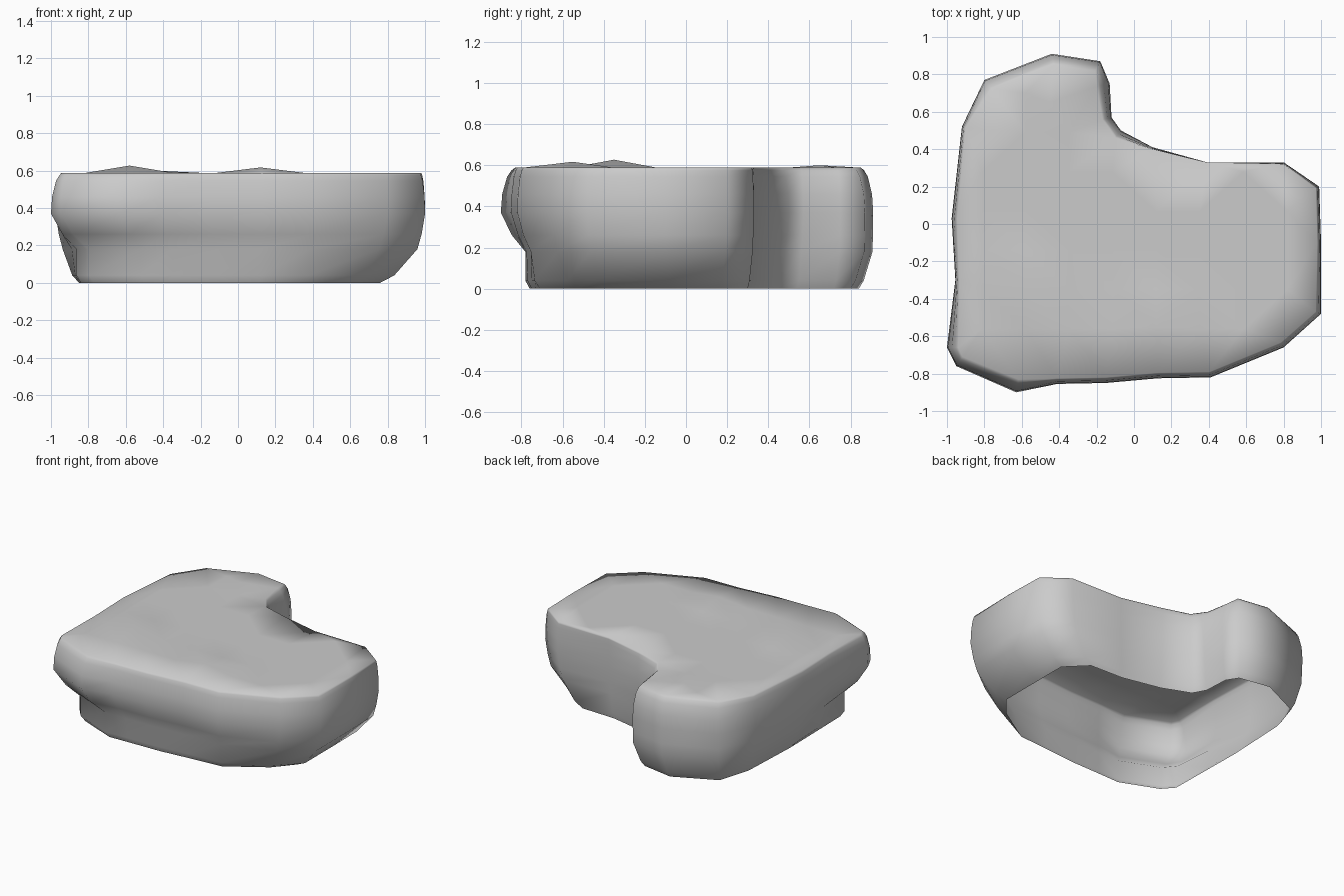
import bpy, math
from mathutils import Vector
from mathutils.geometry import delaunay_2d_cdt

if "Cube" in bpy.data.objects:
    bpy.data.objects.remove(bpy.data.objects["Cube"])

# Wall columns: widest x, y | foot x, y | undercut (0 deep, 1 none) | rim inset
columns = [
    (-1.00, -.66, -.84, -.57, .15, .06), (-.95, -.76, -.77, -.65, .15, .06),
    (-.63, -.90, -.50, -.76, .15, .07), (-.41, -.855, -.33, -.755, .25, .03),
    (-.15, -.85, -.10, -.75, .25, .03), (.13, -.825, .12, -.73, .3, .03),
    (.41, -.82, .37, -.71, .4, .03), (.80, -.66, .64, -.54, .7, .03),
    (1.00, -.48, .76, -.40, .83, .03), (1.00, -.10, .76, -.08, .83, .02),
    (.99, .20, .76, .16, .83, .02), (.80, .33, .62, .30, .8, .01),
    (.39, .33, .36, .31, .6, .0), (.10, .41, .08, .37, .6, .01),
    (-.07, .50, -.12, .45, .6, .05), (-.12, .57, -.17, .54, .7, .05),
    (-.13, .75, -.18, .72, .9, .07), (-.18, .87, -.23, .80, .95, .06),
    (-.44, .91, -.46, .84, .95, .06), (-.80, .77, -.76, .70, .9, .06),
    (-.92, .52, -.83, .47, .8, .02), (-.975, .03, -.85, .02, .7, .03),
    (-.955, -.30, -.845, -.28, .4, .02),
]
n = len(columns)


def outward(i):
    """Horizontal direction pointing out of the outline at column i."""
    a, b = Vector(columns[i - 1][:2]), Vector(columns[(i + 1) % n][:2])
    t = (b - a).normalized()
    return Vector((t.y, -t.x))


# Wall rings from foot to rim: height, blend foot->widest, inset share
verts, faces = [], []
heights = [0, .04, .18, .26, .37, .46, .545, .575, .588]
for z in heights:
    for i, (x, y, fx, fy, w, inset) in enumerate(columns):
        wide, foot = Vector((x, y)), Vector((fx, fy))
        blend = {0: 0, .04: min(.15 + .2 * w, w), .18: w, .26: w + (1 - w) * .55}.get(z, 1)
        share = {.46: .1, .545: .45, .575: .75, .588: 1}.get(z, 0)
        p = foot.lerp(wide, blend) - outward(i) * inset * share
        verts.append((p.x, p.y, z))
for r in range(len(heights) - 1):
    for i in range(n):
        j = (i + 1) % n
        faces.append((r * n + i, r * n + j, (r + 1) * n + j, (r + 1) * n + i))

# Top surface: rim outline plus inner points, with low mounds
base = (len(heights) - 1) * n
rim = [Vector(v[:2]) for v in verts[base:]]


def inside(p):
    hit = False
    for a, b in zip(rim, rim[1:] + rim[:1]):
        if (a.y > p.y) != (b.y > p.y) and p.x < a.x + (p.y - a.y) / (b.y - a.y) * (b.x - a.x):
            hit = not hit
    return hit


mounds = [(-.58, -.35, .627), (.12, -.55, .617), (-.45, .65, .6)]
inner = [Vector((-.58 + .233 * a, -.56 + .21 * b)) for a in range(-1, 8) for b in range(0, 8)]
inner = [p for p in inner if inside(p) and min((p - q).length for q in rim) > .13
         and all((p - Vector(m[:2])).length > .12 for m in mounds)]
pts = rim + [Vector(m[:2]) for m in mounds] + inner
zs = [m[2] for m in mounds] + [.588] * len(inner)
cv, _, cf, orig, _, _ = delaunay_2d_cdt(pts, [], [list(range(n))], 1, 1e-5)
remap = []
for k, p in enumerate(cv):
    src = orig[k][0]
    if src < n:
        remap.append(base + src)
    else:
        remap.append(len(verts))
        verts.append((p.x, p.y, zs[src - n]))
for f in cf:
    faces.append(tuple(remap[k] for k in f))

mesh = bpy.data.meshes.new("rock_ledge")
mesh.from_pydata(verts, [], faces)
mesh.update()
ledge = bpy.data.objects.new("rock_ledge", mesh)
bpy.context.collection.objects.link(ledge)
for poly in mesh.polygons:
    poly.use_smooth = True
